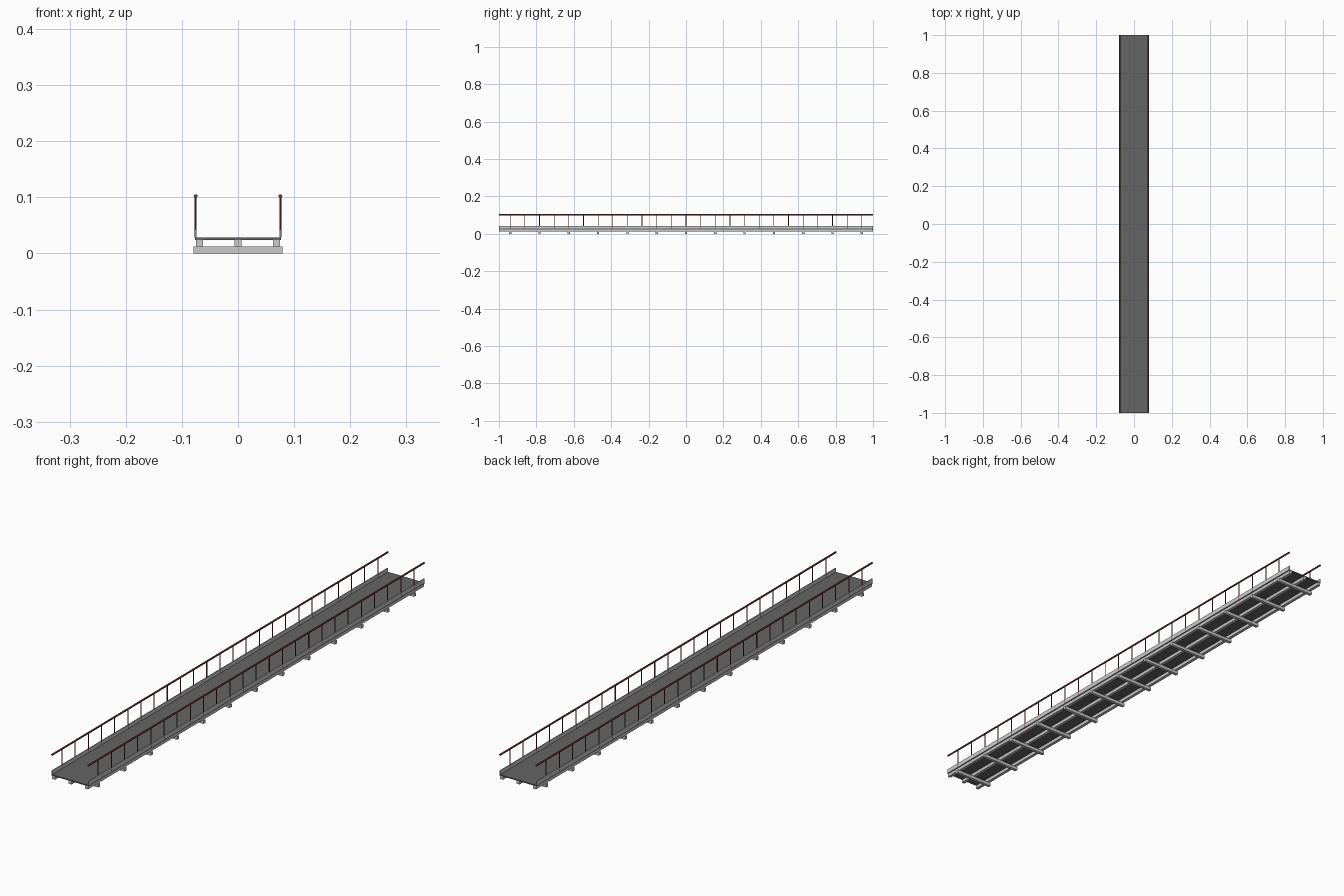
import bpy, math

if "Cube" in bpy.data.objects:
    bpy.data.objects.remove(bpy.data.objects["Cube"])

red = bpy.data.materials.new("dark_red")
red.diffuse_color = (0.2, 0.04, 0.04, 1)
red.use_nodes = True
red.node_tree.nodes["Principled BSDF"].inputs["Base Color"].default_value = red.diffuse_color
dark = bpy.data.materials.new("dark_grey")
dark.diffuse_color = (0.13, 0.13, 0.13, 1)
dark.use_nodes = True
dark.node_tree.nodes["Principled BSDF"].inputs["Base Color"].default_value = dark.diffuse_color


def box(name, x, y, z, mat=None):
    """Box from (min, max) pairs on each axis."""
    bpy.ops.mesh.primitive_cube_add(size=1, location=[(a + b) / 2 for a, b in (x, y, z)])
    ob = bpy.context.object
    ob.name = name
    ob.scale = [b - a for a, b in (x, y, z)]
    bpy.ops.object.transform_apply(location=False, rotation=False, scale=True)
    if mat:
        ob.data.materials.append(mat)
    return ob


def rod(name, radius, length, loc, rot=(0, 0, 0), sides=8):
    bpy.ops.mesh.primitive_cylinder_add(vertices=sides, radius=radius, depth=length,
                                        location=loc, rotation=rot)
    ob = bpy.context.object
    ob.name = name
    ob.data.materials.append(red)
    bpy.ops.object.shade_smooth_by_angle()
    return ob


def repeat_y(ob, count, step):
    m = ob.modifiers.new("repeat", 'ARRAY')
    m.count = count
    m.use_relative_offset = False
    m.use_constant_offset = True
    m.constant_offset_displace = (0, step, 0)


END = 0.94
LEN = (-1, 1)

# cross beams resting on the ground
beam = box("cross_beams", (-0.0795, 0.0795), (-END - 0.006, -END + 0.006), (0, 0.012))
repeat_y(beam, 13, 2 * END / 12)

# three lengthwise stringers
for name, x in (("left", -0.0685), ("middle", 0), ("right", 0.0685)):
    box(name + "_stringer", (x - 0.006, x + 0.006), LEN, (0.012, 0.024))

# walking deck
box("deck", (-0.077, 0.077), LEN, (0.024, 0.028), dark)

# kerb, posts and handrail on both sides
for name, s in (("left", -1), ("right", 1)):
    x = 0.0755 * s
    box(name + "_kerb", (x - 0.0015, x + 0.0015), LEN, (0.028, 0.043))
    post = rod(name + "_posts", 0.0018, 0.074, (x, -END, 0.065))
    repeat_y(post, 25, 2 * END / 24)
    rod(name + "_handrail", 0.0034, 2, (x, 0, 0.102), (math.pi / 2, 0, 0), 12)
